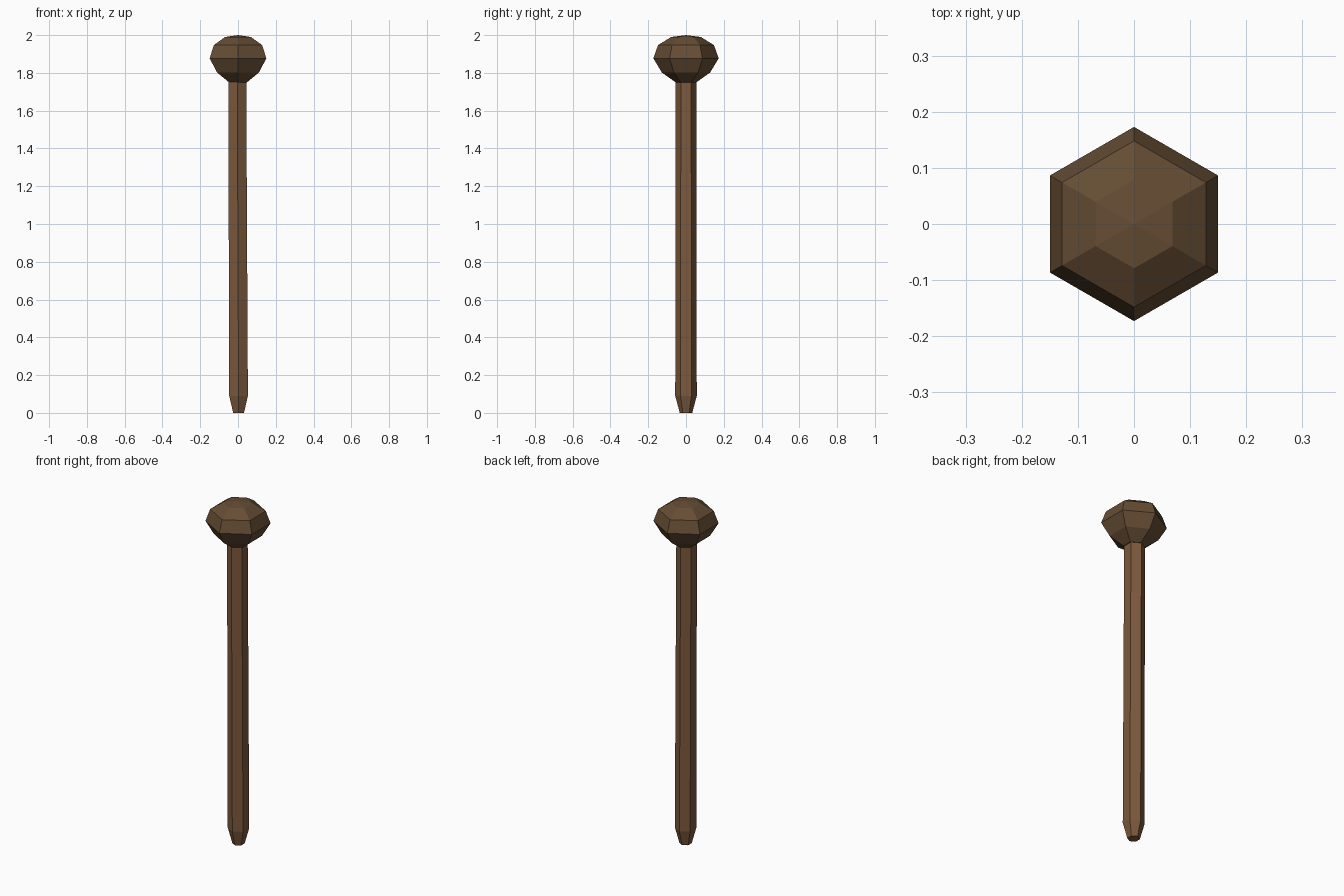
import bpy, bmesh
from math import sin, cos, pi

if "Cube" in bpy.data.objects:
    bpy.data.objects.remove(bpy.data.objects["Cube"])


def material(name, color):
    m = bpy.data.materials.new(name)
    m.diffuse_color = color
    m.use_nodes = True
    m.node_tree.nodes["Principled BSDF"].inputs["Base Color"].default_value = m.diffuse_color
    return m


def hex_lathe(name, rings, mat):
    """Skin six-sided rings (centre x, radius, z); zero radius makes an apex."""
    bm = bmesh.new()
    loops = []
    for cx, r, z in rings:
        count = 6 if r > 0 else 1
        loops.append([bm.verts.new((cx + r * cos(pi / 2 + i * pi / 3),
                                    r * sin(pi / 2 + i * pi / 3), z))
                      for i in range(count)])
    for low, high in zip(loops, loops[1:]):
        for i in range(6):
            j = (i + 1) % 6
            if len(high) == 1:
                bm.faces.new((low[i], low[j], high[0]))
            else:
                bm.faces.new((low[i], low[j], high[j], high[i]))
    for end in (loops[0], loops[-1]):
        if len(end) == 6:
            bm.faces.new(end)
    bmesh.ops.recalc_face_normals(bm, faces=bm.faces)
    mesh = bpy.data.meshes.new(name)
    bm.to_mesh(mesh)
    bm.free()
    mesh.materials.append(mat)
    obj = bpy.data.objects.new(name, mesh)
    bpy.context.collection.objects.link(obj)
    return obj


shaft_wood = material("shaft_wood", (0.20, 0.10, 0.045, 1))
knob_wood = material("knob_wood", (0.13, 0.073, 0.034, 1))

# Slightly leaning hexagonal shaft with a tapered foot
hex_lathe("shaft", [(0.003, 0.033, 0.0), (0.003, 0.057, 0.09),
                    (-0.004, 0.055, 1.76)], shaft_wood)

# Faceted knob, narrowing to the shaft below
hex_lathe("knob", [(0, 0.055, 1.75), (0, 0.128, 1.802), (0, 0.173, 1.877),
                   (0, 0.148, 1.947), (0, 0.079, 1.99), (0, 0, 2.0)], knob_wood)
